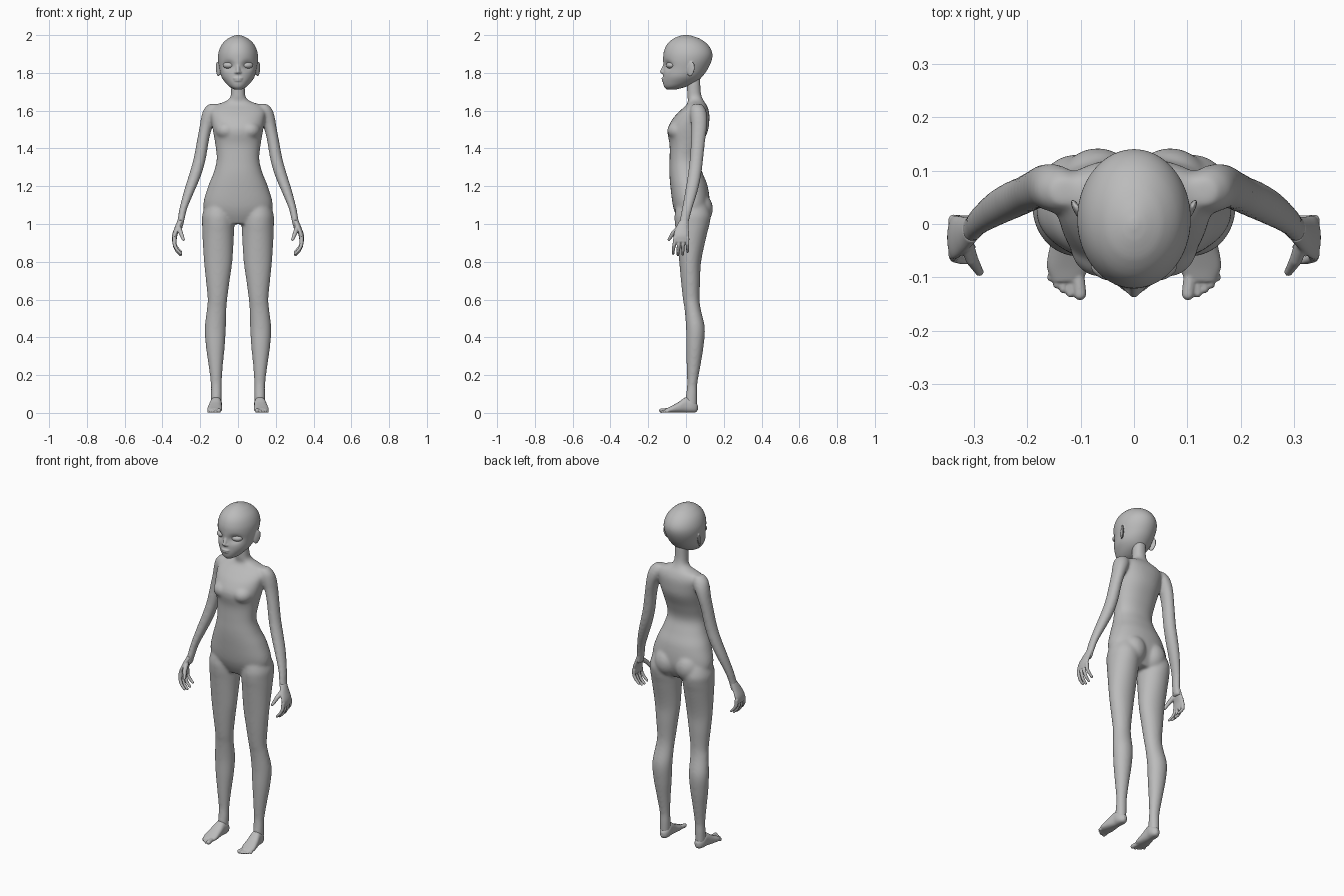
import bpy, bmesh
from math import cos, sin, pi, exp, sqrt, copysign
from mathutils import Vector, Matrix

if "Cube" in bpy.data.objects:
    bpy.data.objects.remove(bpy.data.objects["Cube"])

GREY = (0.5, 0.5, 0.5, 1)
skin = bpy.data.materials.new("plain grey")
skin.use_nodes = True
skin.diffuse_color = GREY
skin.node_tree.nodes["Principled BSDF"].inputs["Base Color"].default_value = GREY


def spline(rows, steps=5):
    """Smoothly resample rows of (t, ...) values along their first column."""
    rows = [Vector(r) for r in rows]
    slopes = []
    for i in range(len(rows)):
        a, b = rows[max(i - 1, 0)], rows[min(i + 1, len(rows) - 1)]
        slopes.append((b - a) / (b[0] - a[0]))
    out = []
    for i in range(len(rows) - 1):
        a, b = rows[i], rows[i + 1]
        h = b[0] - a[0]
        for k in range(steps):
            t = k / steps
            s = t * t * (3 - 2 * t)
            out.append(a * (1 - s) + b * s + slopes[i] * (h * t * (1 - t) ** 2)
                       - slopes[i + 1] * (h * t * t * (1 - t)))
    return out + [rows[-1]]


def loft(bm, rows, side=1, power=2, along_y=False, sides=40):
    """Skin superellipse rings; rows are (t, centre, centre, radius, radius)."""
    rings = []
    for t, cu, cv, ru, rv in spline(rows):
        ring = []
        for k in range(sides):
            a = 2 * pi * k / sides
            u = cu + ru * copysign(abs(cos(a)) ** (2 / power), cos(a))
            v = cv + rv * copysign(abs(sin(a)) ** (2 / power), sin(a))
            ring.append(bm.verts.new((side * u, t, v) if along_y else (side * u, v, t)))
        rings.append(ring)
    for lo, hi in zip(rings, rings[1:]):
        for k in range(sides):
            n = (k + 1) % sides
            bm.faces.new((lo[k], lo[n], hi[n], hi[k]))
    bm.faces.new(rings[0])
    bm.faces.new(rings[-1])


def ball(bm, centre, radii, side=1, turn=0, tilt=0):
    c = Vector((side * centre[0], centre[1], centre[2]))
    m = (Matrix.Translation(c) @ Matrix.Rotation(side * turn, 4, "Z")
         @ Matrix.Rotation(tilt, 4, "X") @ Matrix.Diagonal((*radii, 1)))
    bmesh.ops.create_uvsphere(bm, u_segments=24, v_segments=16, radius=1, matrix=m)


def sphere_directions(count=80):
    """Evenly scattered unit vectors."""
    out = []
    for k in range(count):
        z = 1 - (2 * k + 1) / count
        a = k * pi * (3 - sqrt(5))
        out.append(Vector((cos(a) * sqrt(1 - z * z), sin(a) * sqrt(1 - z * z), z)))
    return out


def limb(bm, points, radii, side=1):
    """Chain of rounded capsules for fingers, toes and the nose."""
    centres = [Vector((side * x, y, z)) for x, y, z in points]
    for i in range(len(points) - 1):
        verts = [bm.verts.new(centres[j] + d * radii[j])
                 for j in (i, i + 1) for d in sphere_directions()]
        bmesh.ops.convex_hull(bm, input=verts)
        loose = [v for v in bm.verts if not v.link_faces]
        bmesh.ops.delete(bm, geom=loose, context="VERTS")


def finish(bm, name, voxel=None, smooth=0):
    """Make an object, fusing its overlapping pieces into one soft skin."""
    bmesh.ops.recalc_face_normals(bm, faces=bm.faces[:])
    for f in bm.faces:
        f.smooth = True
    mesh = bpy.data.meshes.new(name)
    bm.to_mesh(mesh)
    bm.free()
    mesh.materials.append(skin)
    ob = bpy.data.objects.new(name, mesh)
    bpy.context.collection.objects.link(ob)
    if voxel:
        fuse = ob.modifiers.new("fuse", "REMESH")
        fuse.mode, fuse.voxel_size, fuse.use_smooth_shade = "VOXEL", voxel, True
        soft = ob.modifiers.new("soften", "SMOOTH")
        soft.factor, soft.iterations = 0.5, smooth


# Body: torso and neck, with arms and legs fused on
TORSO = [(1.0, 0, .03, .11, .06), (1.05, 0, .03, .16, .085), (1.1, 0, .028, .184, .098),
         (1.2, 0, .016, .158, .099), (1.27, 0, 0, .13, .088), (1.34, 0, -.01, .113, .077),
         (1.42, 0, 0, .12, .087), (1.5, 0, .01, .134, .108), (1.56, 0, .028, .143, .096),
         (1.6, 0, .045, .145, .076), (1.63, 0, .055, .12, .054), (1.65, 0, .053, .065, .042),
         (1.67, 0, .046, .042, .039), (1.7, 0, .042, .037, .036), (1.78, 0, .04, .036, .036)]
LEG = [(0.03, .116, .025, .028, .034), (.1, .115, .03, .029, .03), (.15, .115, .033, .029, .027),
       (.25, .118, .04, .038, .037), (.35, .12, .047, .05, .046), (.45, .12, .05, .056, .05),
       (.55, .113, .035, .052, .043), (.6, .109, .028, .052, .044), (.7, .107, .024, .063, .051),
       (.8, .105, .022, .075, .058), (.95, .105, .03, .084, .082), (1.0, .105, .033, .085, .092),
       (1.05, .105, .035, .084, .095), (1.14, .09, .03, .07, .07)]
ARM = [(.97, .314, -.014, .018, .027), (1.02, .302, -.008, .019, .026), (1.08, .29, .006, .021, .028),
       (1.18, .256, .03, .029, .034), (1.26, .227, .045, .033, .036), (1.34, .204, .055, .033, .036),
       (1.45, .184, .065, .032, .038), (1.52, .168, .07, .035, .042), (1.57, .152, .068, .042, .045),
       (1.61, .138, .063, .042, .04), (1.635, .13, .06, .025, .025)]
bm = bmesh.new()
loft(bm, TORSO, power=2.2)
for s in (1, -1):
    loft(bm, LEG, s)
    loft(bm, ARM, s)
    ball(bm, (.068, .06, 1.08), (.078, .083, .09), s)
    ball(bm, (.062, -.04, 1.495), (.058, .06, .05), s)
finish(bm, "body", .006, 22)

# Head: skull with eye hollows, nose, lips and ears
HEAD = [(1.711, 0, -.078, .016, .022), (1.725, 0, -.06, .043, .055), (1.75, 0, -.035, .068, .087),
        (1.78, 0, -.018, .088, .104), (1.82, 0, -.003, .098, .118), (1.87, 0, .008, .106, .129),
        (1.91, 0, .01, .103, .128), (1.95, 0, .007, .086, .108), (1.98, 0, .003, .056, .072),
        (1.995, 0, 0, .026, .035), (2.001, 0, 0, .006, .008)]
bm = bmesh.new()
loft(bm, HEAD, sides=64)
for v in bm.verts:
    if v.co.y < 0:
        v.co.y += .02 * exp(-((abs(v.co.x) - .05) / .028) ** 2 - ((v.co.z - 1.838) / .022) ** 2)
limb(bm, [(0, -.108, 1.85), (0, -.127, 1.806)], [.009, .011])
ball(bm, (0, -.117, 1.771), (.027, .013, .006))
ball(bm, (0, -.117, 1.76), (.022, .012, .007))
ball(bm, (0, -.095, 1.73), (.026, .02, .016))
for s in (1, -1):
    ball(bm, (.011, -.12, 1.802), (.008, .01, .007), s)
    ball(bm, (.106, .026, 1.82), (.007, .022, .04), s, -.5, -.2)
finish(bm, "head", .004, 5)

TOES = [(.101, -.131, .012), (.119, -.13, .008), (.132, -.122, .008),
        (.144, -.113, .008), (.155, -.1, .008)]
FOOT = [(-.108, .125, .012, .028, .01), (-.08, .124, .018, .039, .017), (-.04, .121, .029, .036, .028),
        (0, .117, .042, .031, .041), (.03, .115, .037, .03, .036), (.052, .114, .03, .021, .026),
        (.063, .114, .028, .008, .012)]
for s, label in ((1, "left"), (-1, "right")):
    # Closed eyelids set in the hollows
    bm = bmesh.new()
    ball(bm, (.052, -.084, 1.84), (.03, .02, .017), s, .4)
    finish(bm, label + "_eye")

    # Hand with curled fingers and a forward thumb
    bm = bmesh.new()
    loft(bm, [(.905, .337, -.026, .011, .038), (.94, .335, -.025, .014, .041),
              (.98, .32, -.02, .016, .034), (1.02, .303, -.01, .017, .024)], s)
    for i in range(4):
        y, drop = -.056 + .021 * i, (.008, 0, .004, .018)[i]
        limb(bm, [(.337, y, .925), (.336, y * 1.12, .885 + drop / 2),
                  (.323, y * 1.2, .855 + drop), (.303, y * 1.22, .835 + drop)],
             [.011, .0095, .0085, .007], s)
    limb(bm, [(.316, -.03, .985), (.303, -.067, .953), (.289, -.09, .918)], [.014, .012, .008], s)
    finish(bm, label + "_hand", .003, 4)

    # Foot with five toes
    bm = bmesh.new()
    loft(bm, FOOT, s, along_y=True, power=2.4)
    for x, y, r in TOES:
        limb(bm, [(x * .8 + .025, -.085, .014), (x, y, r)], [r, r], s)
    finish(bm, label + "_foot", .003, 4)
